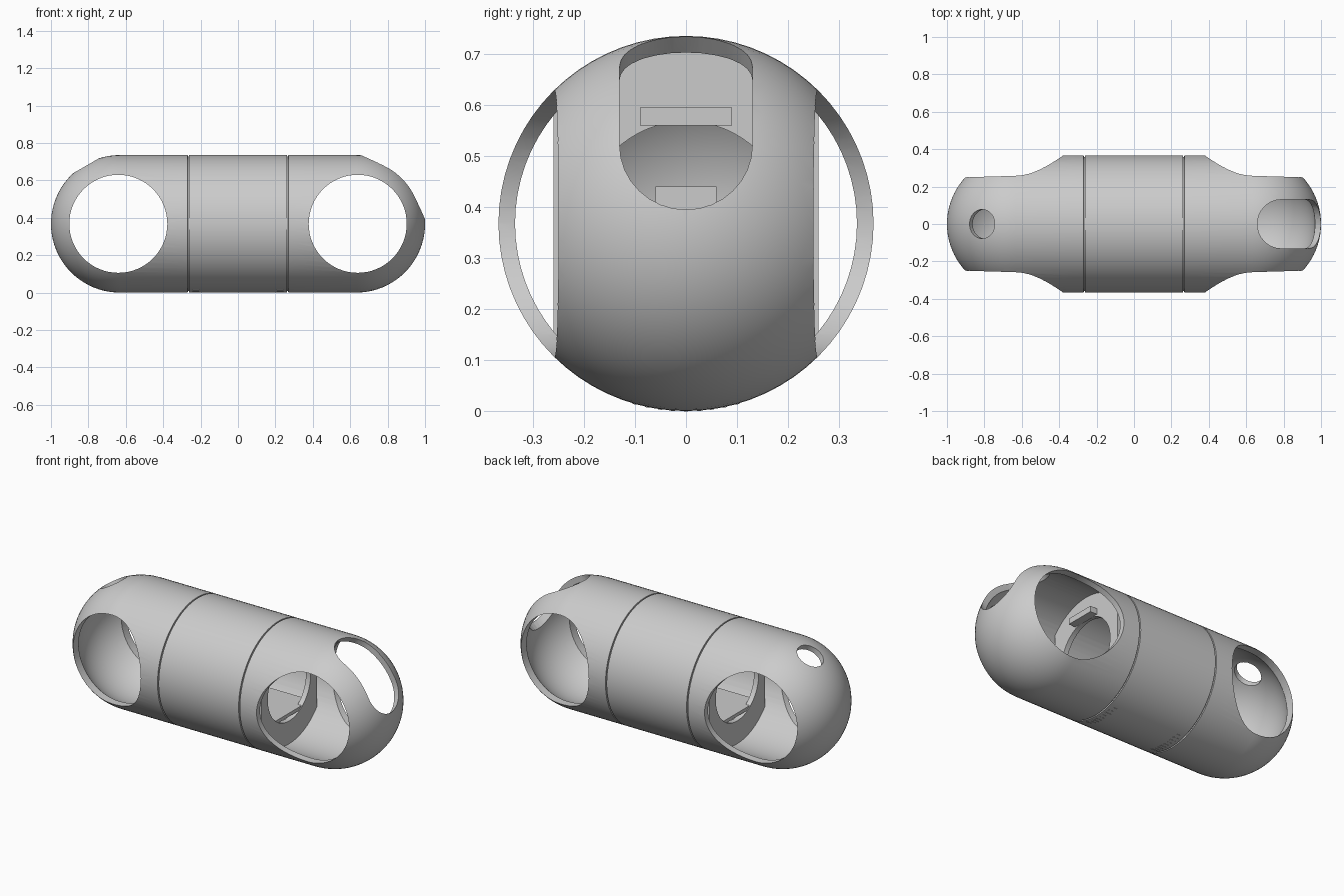
import bpy, bmesh, math
from mathutils import Matrix, Vector

if "Cube" in bpy.data.objects:
    bpy.data.objects.remove(bpy.data.objects["Cube"], do_unlink=True)

R = 0.3675            # hull radius, also the axis height
END = 1 - R           # centre of each rounded end
SEAM = 0.265
TURN_X = Matrix.Rotation(math.pi / 2, 4, "Y")
TURN_Y = Matrix.Rotation(math.pi / 2, 4, "X")

grey = bpy.data.materials.new("light grey")
grey.use_nodes = True
colour = (0.6, 0.6, 0.6, 1)
grey.diffuse_color = colour
grey.node_tree.nodes["Principled BSDF"].inputs["Base Color"].default_value = colour


def make(name, bm, matrix=Matrix()):
    bmesh.ops.transform(bm, matrix=matrix, verts=bm.verts)
    bmesh.ops.recalc_face_normals(bm, faces=bm.faces)
    mesh = bpy.data.meshes.new(name)
    bm.to_mesh(mesh)
    bm.free()
    mesh.materials.append(grey)
    ob = bpy.data.objects.new(name, mesh)
    bpy.context.collection.objects.link(ob)
    return ob


def capsule(name, radius, grooves=()):
    # Profile in the XZ plane, turned around the long axis
    steps = 20
    pts = [(-END - radius * math.cos(a), radius * math.sin(a))
           for a in (i * math.pi / 2 / steps for i in range(steps + 1))]
    pts += [(-x, r) for x, r in reversed(pts)]
    for g in grooves:
        pts += [(g - 0.004, radius), (g - 0.003, radius - 0.008),
                (g + 0.003, radius - 0.008), (g + 0.004, radius)]
    pts.sort(key=lambda p: p[0])
    bm = bmesh.new()
    vs = [bm.verts.new((x, 0, r)) for x, r in pts]
    edges = [bm.edges.new(pair) for pair in zip(vs, vs[1:])]
    bmesh.ops.spin(bm, geom=vs + edges, axis=(1, 0, 0), cent=(0, 0, 0),
                   angle=math.tau, steps=72)
    bmesh.ops.remove_doubles(bm, verts=bm.verts, dist=0.0005)
    return make(name, bm, Matrix.Translation((0, 0, R)))


def cylinder(name, radius, depth, matrix, sides=64):
    bm = bmesh.new()
    bmesh.ops.create_cone(bm, cap_ends=True, segments=sides, radius1=radius,
                          radius2=radius, depth=depth)
    return make(name, bm, matrix)


def box(name, size, place, matrix=Matrix()):
    bm = bmesh.new()
    bmesh.ops.create_cube(bm, size=1)
    return make(name, bm, Matrix.Translation(place) @ matrix @ Matrix.Diagonal((*size, 1)))


def boolean(ob, cutter, operation="DIFFERENCE"):
    cutter.hide_render = True
    mod = ob.modifiers.new("cut", "BOOLEAN")
    mod.operation, mod.object, mod.solver = operation, cutter, "EXACT"
    bpy.context.view_layer.objects.active = ob
    bpy.ops.object.modifier_apply(modifier=mod.name)
    bpy.data.objects.remove(cutter, do_unlink=True)


def smooth(ob):
    bpy.ops.object.select_all(action="DESELECT")
    ob.select_set(True)
    bpy.context.view_layer.objects.active = ob
    bpy.ops.object.shade_smooth_by_angle(angle=math.radians(30))


# Hollow hull with two seams
hull = capsule("hull", R, (-SEAM, SEAM))
boolean(hull, capsule("cavity", 0.335))

# Round side openings running from front to back
for side in (-1, 1):
    boolean(hull, cylinder("side_opening", 0.262, 1,
                           Matrix.Translation((side * 0.64, 0, R)) @ TURN_Y))

# Long slot in the upper left end
bm = bmesh.new()
outline = []
for i in range(34):
    a = math.pi * (i if i < 17 else i - 1) / 16
    shift = 0.11 if i < 17 else -0.11
    outline.append(bm.verts.new((0.13 * math.cos(a), shift + 0.13 * math.sin(a), 0.1)))
face = bm.faces.new(outline)
ext = bmesh.ops.extrude_face_region(bm, geom=[face])
bmesh.ops.translate(bm, vec=(0, 0, 0.5),
                    verts=[v for v in ext["geom"] if isinstance(v, bmesh.types.BMVert)])
tilt = Matrix.Rotation(math.pi / 4, 4, "Y") @ Matrix.Rotation(math.pi / 2, 4, "Z")
boolean(hull, make("slot", bm, Matrix.Translation((END, 0, R)) @ tilt))

# Small round port in the upper right end
port_turn = Matrix.Translation((-END, 0, R)) @ Matrix.Rotation(math.radians(-30), 4, "Y")
boolean(hull, cylinder("port", 0.078, 0.4,
                       port_turn @ Matrix.Translation((0, 0, 0.35)), 32))
smooth(hull)

# Inner bulkheads, open at the middle and flat at the sides
for side, label in ((-1, "right"), (1, "left")):
    place = Matrix.Translation((side * 0.32, 0, R))
    wall = cylinder(label + "_bulkhead", 0.337, 0.03, place @ TURN_X)
    boolean(wall, box("side_trim", (1, 0.52, 1), (0, 0, R)), "INTERSECT")
    boolean(wall, cylinder("wall_opening", 0.2, 0.2, place @ TURN_X))
    smooth(wall)
    # Fine vent slits under the seam
    for i in range(-4, 5):
        spin = Matrix.Rotation(math.radians(i * 4), 4, "X")
        spot = Vector((0, 0, R)) + spin @ Vector((side * 0.225, 0, -R + 0.001))
        box(label + "_vent", (0.035, 0.008, 0.004), spot, spin)

# Inner fittings carried by the bulkheads
box("upper_bracket", (0.05, 0.18, 0.035), (0.355, 0, 0.577))
box("inner_shelf", (0.66, 0.42, 0.02), (0, 0, 0.2))
box("inner_core", (0.16, 0.12, 0.24), (0, 0, 0.32))
